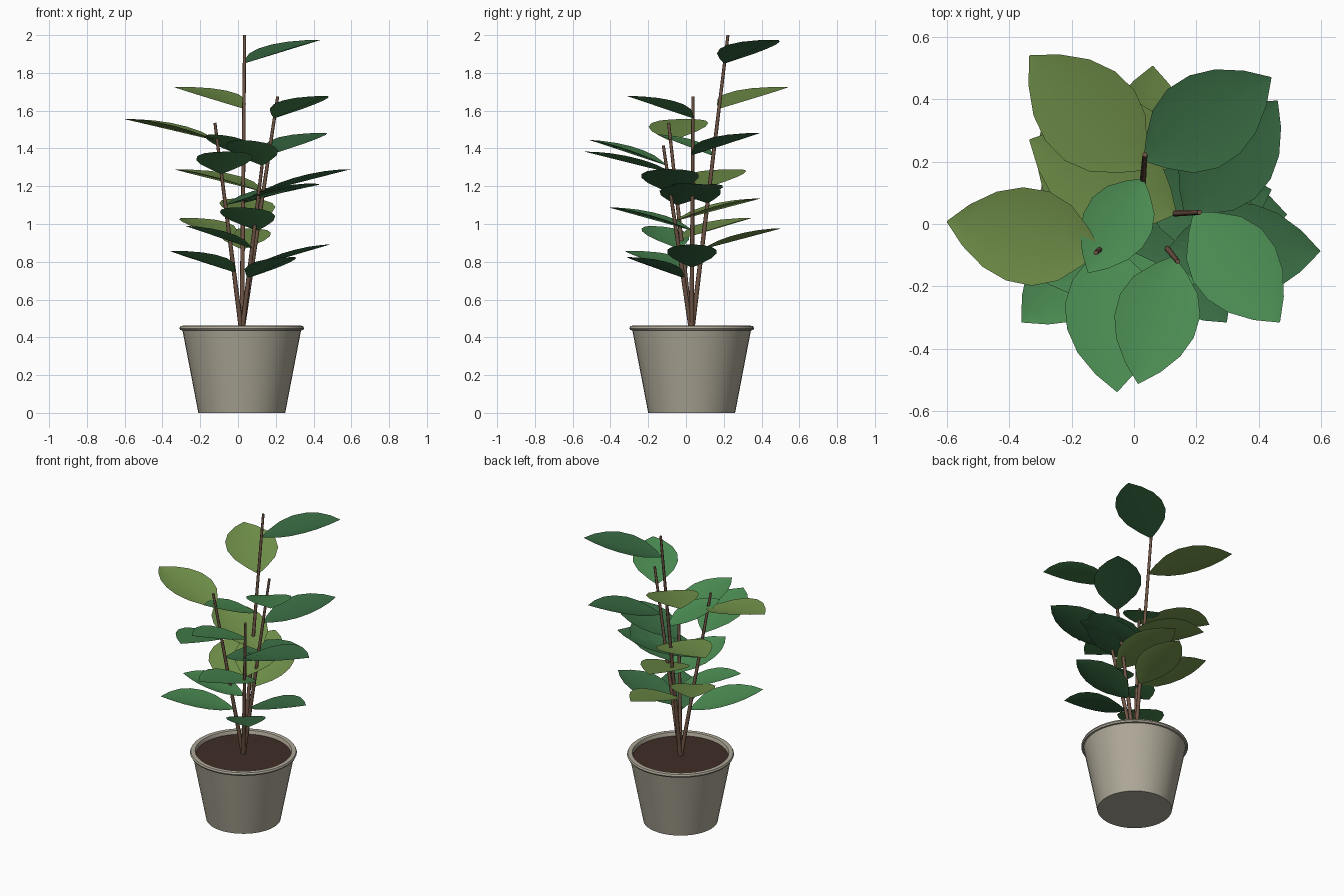
import bpy, bmesh, math
from mathutils import Vector

if "Cube" in bpy.data.objects:
    bpy.data.objects.remove(bpy.data.objects["Cube"])

CX, CY = 0.02, 0.03   # pot axis


def material(name, rgb):
    m = bpy.data.materials.new(name)
    m.diffuse_color = (*rgb, 1)
    m.use_nodes = True
    m.node_tree.nodes["Principled BSDF"].inputs["Base Color"].default_value = m.diffuse_color
    return m


DARK = material("dark_green", (0.04, 0.145, 0.055))
OLIVE = material("olive_green", (0.17, 0.29, 0.07))
GREEN = material("mid_green", (0.07, 0.26, 0.085))
CLAY = material("pot_clay", (0.42, 0.39, 0.31))
EARTH = material("soil_brown", (0.05, 0.026, 0.02))
BARK = material("stem_bark", (0.16, 0.09, 0.06))


def add_object(name, bm, mat, angle=40):
    me = bpy.data.meshes.new(name)
    bm.to_mesh(me)
    bm.free()
    me.materials.append(mat)
    ob = bpy.data.objects.new(name, me)
    bpy.context.collection.objects.link(ob)
    bpy.ops.object.select_all(action='DESELECT')
    ob.select_set(True)
    bpy.context.view_layer.objects.active = ob
    bpy.ops.object.shade_smooth_by_angle(angle=math.radians(angle))
    return ob


def lathe(name, profile, mat, sides=40):
    """Revolve an (r, z) profile around the pot axis."""
    bm = bmesh.new()
    vs = [bm.verts.new((CX + r, CY, z)) for r, z in profile]
    es = [bm.edges.new(p) for p in zip(vs, vs[1:])]
    bmesh.ops.spin(bm, geom=vs + es, cent=(CX, CY, 0), axis=(0, 0, 1),
                   angle=math.tau, steps=sides)
    bmesh.ops.remove_doubles(bm, verts=bm.verts, dist=1e-5)
    bmesh.ops.recalc_face_normals(bm, faces=bm.faces)
    return add_object(name, bm, mat)


def stem(name, a, b, r1=0.013, r2=0.008):
    a, b = Vector(a), Vector(b)
    bm = bmesh.new()
    bmesh.ops.create_cone(bm, cap_ends=True, segments=8, radius1=r1, radius2=r2,
                          depth=(b - a).length)
    bm.transform((b - a).to_track_quat('Z', 'Y').to_matrix().to_4x4())
    bmesh.ops.translate(bm, verts=bm.verts, vec=(a + b) / 2)
    return add_object(name, bm, BARK, 60)


# Leaf outline: position along the midrib, share of the full half width
OUTLINE = [(0, 0.03), (0.1, 0.4), (0.24, 0.8), (0.4, 1), (0.57, 0.99),
           (0.73, 0.8), (0.88, 0.44), (1, 0.01)]


def leaf(name, base, tip, mat):
    base, tip = Vector(base), Vector(tip)
    d = tip - base
    side = d.cross(Vector((0, 0, 1))).normalized()
    up = side.cross(d).normalized()
    bm = bmesh.new()
    rows = []
    for t, w in OUTLINE:
        w *= d.length
        rows.append([bm.verts.new(base + d * t + side * (s * w * 0.3)
                                  + up * (abs(s) * w * 0.06)) for s in (-1, 0, 1)])
    for p, q in zip(rows, rows[1:]):
        for k in (0, 1):
            bm.faces.new((p[k + 1], q[k + 1], q[k], p[k]))
    return add_object(name, bm, mat, 50)


# Pot with rolled rim, and soil
lathe("pot", [(0, 0), (0.23, 0), (0.314, 0.437), (0.325, 0.438), (0.33, 0.448),
              (0.325, 0.459), (0.312, 0.462), (0.298, 0.459), (0.293, 0.448),
              (0.29, 0.42), (0.215, 0.03), (0, 0.03)], CLAY)
lathe("soil", [(0, 0.442), (0.292, 0.436), (0.27, 0.34), (0, 0.34)], EARTH)

# Each stem: top point, first leaf colour, then leaves as (base height, tip)
PALETTE = [DARK, OLIVE, GREEN]
PLANT = [
    ((0.035, 0.222, 2.0), 0, [(1.85, (0.44, 0.47, 1.975)), (1.61, (-0.335, 0.54, 1.725)),
                              (1.36, (-0.147, -0.157, 1.475)), (1.11, (0.42, -0.02, 1.215)),
                              (0.865, (0.06, 0.507, 0.977))]),
    ((0.21, 0.037, 1.675), 2, [(1.56, (0.467, -0.315, 1.678)), (1.365, (0.46, 0.395, 1.482)),
                               (1.17, (-0.335, 0.27, 1.288)), (0.965, (-0.01, -0.41, 1.088)),
                               (0.77, (0.49, 0.03, 0.892))]),
    ((-0.122, -0.092, 1.535), 1, [(1.44, (-0.6, 0.008, 1.555)), (1.265, (-0.054, -0.538, 1.383)),
                                  (1.1, (0.44, 0.11, 1.21)), (0.92, (-0.285, 0.35, 1.032)),
                                  (0.745, (-0.36, -0.315, 0.858))]),
    ((0.14, -0.12, 1.415), 2, [(1.31, (0.013, -0.512, 1.445)), (1.165, (0.597, -0.087, 1.29)),
                               (1.015, (0.0, 0.397, 1.135)), (0.87, (-0.28, -0.19, 0.99)),
                               (0.715, (0.297, -0.315, 0.825))]),
]
Z0 = 0.42
foot = Vector((CX, CY, Z0))
for i, (top, first, leaves) in enumerate(PLANT, 1):
    top = Vector(top)
    stem(f"stem_{i}", foot, top)
    for j, (z, tip) in enumerate(leaves):
        base = foot.lerp(top, (z - Z0) / (top.z - Z0))
        leaf(f"leaf_{i}_{j + 1}", base, tip, PALETTE[(first + j) % 3])
